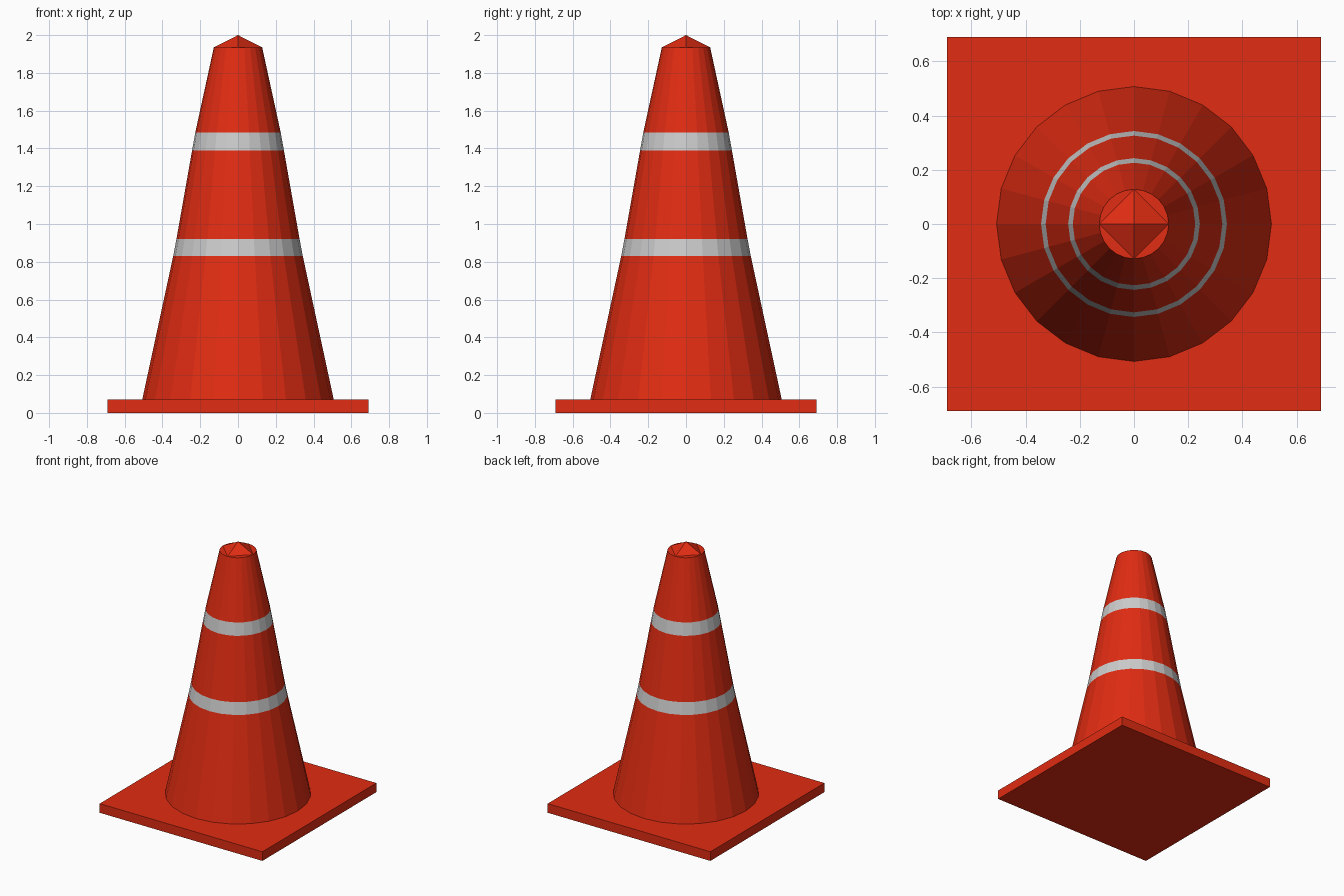
import bpy, bmesh, math

if "Cube" in bpy.data.objects:
    bpy.data.objects.remove(bpy.data.objects["Cube"])

SIDES = 24


def material(name, colour):
    mat = bpy.data.materials.new(name)
    mat.diffuse_color = (*colour, 1)
    mat.use_nodes = True
    mat.node_tree.nodes["Principled BSDF"].inputs["Base Color"].default_value = mat.diffuse_color
    return mat


RED = material("red_plastic", (0.75, 0.025, 0.006))
GREY = material("reflective_grey", (0.55, 0.55, 0.55))


def add_object(name, bm, mat):
    bmesh.ops.recalc_face_normals(bm, faces=bm.faces)
    mesh = bpy.data.meshes.new(name)
    bm.to_mesh(mesh)
    bm.free()
    mesh.materials.append(mat)
    obj = bpy.data.objects.new(name, mesh)
    bpy.context.collection.objects.link(obj)
    return obj


def ring(bm, radius, z):
    return [bm.verts.new((radius * math.cos(a), radius * math.sin(a), z))
            for a in (2 * math.pi * i / SIDES for i in range(SIDES))]


def tapered_band(name, bottom, top, mat):
    bm = bmesh.new()
    low, high = ring(bm, *bottom), ring(bm, *top)
    for i in range(SIDES):
        j = (i + 1) % SIDES
        bm.faces.new((low[i], low[j], high[j], high[i]))
    return add_object(name, bm, mat)


# Square base plate
bm = bmesh.new()
bmesh.ops.create_cube(bm, size=1)
bmesh.ops.scale(bm, vec=(1.38, 1.38, 0.07), verts=bm.verts)
bmesh.ops.translate(bm, vec=(0, 0, 0.035), verts=bm.verts)
add_object("base_plate", bm, RED)

# Cone body split into red sections and grey stripes: (radius, z)
profile = [(0.507, 0.07), (0.343, 0.83), (0.326, 0.92),
           (0.243, 1.39), (0.226, 1.485), (0.128, 1.935)]
names = ["lower_body", "lower_stripe", "middle_body", "upper_stripe", "upper_body"]
for i, name in enumerate(names):
    tapered_band(name, profile[i], profile[i + 1], GREY if "stripe" in name else RED)

# Cap: four-sided peak, with flat slivers out to the round rim
bm = bmesh.new()
rim = ring(bm, *profile[-1])
peak = bm.verts.new((0, 0, 2))
quarter = SIDES // 4
for q in range(4):
    arc = [rim[(q * quarter + k) % SIDES] for k in range(quarter + 1)]
    bm.faces.new((arc[0], arc[-1], peak))
    bm.faces.new(arc)
bmesh.ops.remove_doubles(bm, verts=bm.verts, dist=0.0001)
add_object("top_cap", bm, RED)
